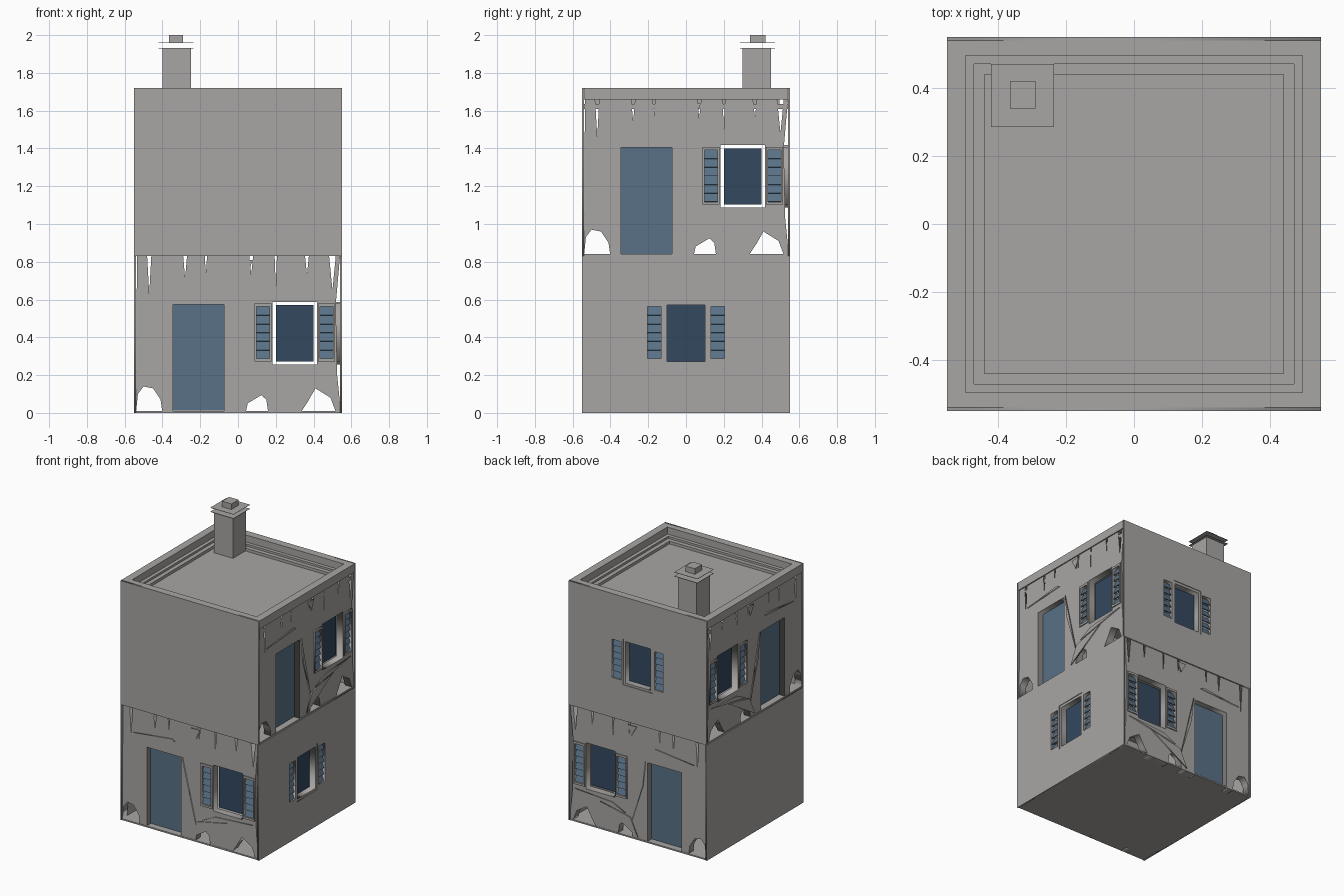
import bpy, bmesh
from math import radians
from mathutils import Matrix, Vector

cube = bpy.data.objects.get("Cube")
if cube:
    bpy.data.objects.remove(cube, do_unlink=True)


def material(name, rgb):
    m = bpy.data.materials.new(name)
    m.use_nodes = True
    m.diffuse_color = (*rgb, 1)
    m.node_tree.nodes["Principled BSDF"].inputs["Base Color"].default_value = (*rgb, 1)
    return m


PLASTER = material("grey plaster", (0.39, 0.38, 0.37))
BLUE = material("slate blue paint", (0.10, 0.165, 0.24))
GLASS = material("dark blue glass", (0.033, 0.065, 0.115))

HALF, STOREY, TOP = 0.55, 0.83, 1.72


def finish(name, mesh, mat, matrix):
    mesh.transform(matrix)
    if matrix.determinant() < 0:
        mesh.flip_normals()
    mesh.materials.clear()
    mesh.materials.append(mat)
    obj = bpy.data.objects.new(name, mesh)
    bpy.context.collection.objects.link(obj)
    return obj


def box(name, lo, hi, mat, matrix=Matrix(), tilt=0):
    """Box between two corners, optionally tilted about its own x axis."""
    lo, hi = Vector(lo), Vector(hi)
    bm = bmesh.new()
    bmesh.ops.create_cube(bm, size=1)
    mesh = bpy.data.meshes.new(name)
    bm.to_mesh(mesh)
    bm.free()
    place = (Matrix.Translation((lo + hi) / 2) @ Matrix.Rotation(tilt, 4, 'X')
             @ Matrix.Diagonal((*(hi - lo), 1)))
    return finish(name, mesh, mat, matrix @ place)


def slab(name, loops, near, far, mat, matrix):
    """Upright plate facing -y: first loop is the outline, others are holes."""
    curve = bpy.data.curves.new(name, 'CURVE')
    curve.dimensions, curve.fill_mode = '2D', 'BOTH'
    curve.extrude = (near - far) / 2
    for loop in loops:
        s = curve.splines.new('POLY')
        s.points.add(len(loop) - 1)
        for p, (x, z) in zip(s.points, loop):
            p.co = (x, z, 0, 1)
        s.use_cyclic_u = True
    tmp = bpy.data.objects.new(name + "_outline", curve)
    bpy.context.collection.objects.link(tmp)
    dg = bpy.context.evaluated_depsgraph_get()
    mesh = bpy.data.meshes.new_from_object(tmp.evaluated_get(dg))
    bpy.data.objects.remove(tmp, do_unlink=True)
    bm = bmesh.new()
    bm.from_mesh(mesh)
    bmesh.ops.remove_doubles(bm, verts=bm.verts, dist=0.0001)
    bmesh.ops.recalc_face_normals(bm, faces=bm.faces)
    bm.to_mesh(mesh)
    bm.free()
    upright = (Matrix.Translation((0, -(near + far) / 2, 0))
               @ Matrix.Rotation(radians(90), 4, 'X'))
    return finish(name, mesh, mat, matrix @ upright)


def rect(x0, x1, z0, z1):
    return [(x0, z0), (x1, z0), (x1, z1), (x0, z1)]


SHUTTER_X, SHUTTER_W = 0.168, 0.045
Z0, Z1 = 0.272, 0.578


def openings(cx):
    """Holes for one window and its two shutters."""
    side = [rect(cx + s * SHUTTER_X - SHUTTER_W, cx + s * SHUTTER_X + SHUTTER_W, Z0, Z1)
            for s in (-1, 1)]
    return [rect(cx - 0.117, cx + 0.117, 0.257, 0.588)] + side


def window(tag, cx, framed, matrix):
    box(tag + "_glass", (cx - 0.1, -0.5, Z0), (cx + 0.1, -0.485, 0.57), GLASS, matrix)
    if framed:
        slab(tag + "_frame", [rect(cx - 0.117, cx + 0.117, 0.257, 0.588),
                              rect(cx - 0.1, cx + 0.1, Z0, 0.57)], 0.545, 0.48, PLASTER, matrix)
    for side, s in (("near", -1), ("far", 1)):
        c, w = cx + s * SHUTTER_X, SHUTTER_W
        slab(f"{tag}_{side}_shutter_frame",
             [rect(c - w, c + w, Z0, Z1), rect(c - w + 0.01, c + w - 0.01, 0.287, 0.562)],
             HALF, 0.515, PLASTER, matrix)
        # overlapping slanted slats
        count = 6
        step = (0.562 - 0.287) / count
        for i in range(count):
            z = 0.287 + i * step
            box(f"{tag}_{side}_slat_{i + 1}", (c - w + 0.01, -0.532, z - 0.002),
                (c + w - 0.01, -0.526, z + step + 0.002), BLUE, matrix, radians(-22))


# Broken plaster outline with chipped foot and cracked head
DOOR = [(-0.345, 0.0), (-0.345, 0.575), (-0.075, 0.575), (-0.075, 0.0)]
FOOT = ([(-0.54, 0.0), (-0.53, 0.1), (-0.5, 0.14), (-0.45, 0.13), (-0.41, 0.07), (-0.4, 0)]
        + DOOR + [(0.04, 0), (0.06, 0.09), (0.1, 0.115), (0.15, 0.07), (0.16, 0),
                  (0.33, 0), (0.37, 0.06), (0.41, 0.13), (0.49, 0.08), (0.52, 0), (0.545, 0)])
RIGHT_EDGE = [(0.525, 0.2), (0.518, 0.58), (0.54, STOREY)]
CRACKS = [(0.5, 0.035, 0.18), (0.365, 0.02, 0.1), (0.2, 0.012, 0.16), (0.07, 0.02, 0.1),
          (-0.17, 0.012, 0.1), (-0.28, 0.02, 0.12), (-0.47, 0.022, 0.2)]
HEAD = [p for x, w, d in CRACKS
        for p in ((x + w / 2, STOREY), (x, STOREY - d), (x - w / 2, STOREY))]
FACADE = FOOT + RIGHT_EDGE + HEAD + [(-0.535, STOREY)]

# Loose flakes standing slightly proud of the facade
FLAKES = [[(0, 0.02), (0.3, 0.2), (0.06, 0.15)],
          [(0.1, 0.17), (0.5, 0.24), (0.2, 0.22)],
          [(-0.45, 0.655), (-0.12, 0.675), (-0.14, 0.69)],
          [(0.01, 0.81), (0.08, 0.81), (0.05, 0.74)],
          [(-0.06, 0.58), (0.05, 0.12), (-0.04, 0.4)]]


def storey(tag, matrix, side_height):
    """One room: two matching facades, one blank side, one windowed side."""
    for face, flip in (("front", 1), ("back", -1)):
        m = matrix @ Matrix.Diagonal((1, flip, 1, 1))
        name = f"{tag}_{face}"
        slab(name + "_facade", [FACADE] + openings(0.3), 0.542, 0.49, PLASTER, m)
        box(name + "_door", (-0.345, -0.5, 0.012), (-0.075, -0.48, 0.575), BLUE, m)
        window(name + "_window", 0.3, False, m)
        for i, flake in enumerate(FLAKES):
            slab(f"{name}_flake_{i + 1}", [flake], 0.549, 0.541, PLASTER, m)
    side = matrix @ Matrix.Rotation(radians(90), 4, 'Z')
    wall = rect(-HALF, HALF, 0, side_height)
    slab(tag + "_window_wall", [wall] + openings(0), HALF, 0.54, PLASTER, side)
    window(tag + "_side_window", 0, True, side)
    slab(tag + "_blank_wall", [wall], HALF, 0.54, PLASTER,
         matrix @ Matrix.Rotation(radians(-90), 4, 'Z'))
    box(tag + "_floor", (-0.545, -0.545, 0), (0.545, 0.545, 0.01), PLASTER, matrix)


# The upper room is the lower one turned a quarter
storey("lower", Matrix(), STOREY)
storey("upper", Matrix.Translation((0, 0, STOREY)) @ Matrix.Rotation(radians(90), 4, 'Z'),
       TOP - STOREY)

# Sunken roof with ledges and parapet
box("roof_deck", (-0.54, -0.54, 1.61), (0.54, 0.54, 1.635), PLASTER)
for k in range(4):
    turn = Matrix.Rotation(radians(90 * k), 4, 'Z')
    inner = 0.495 if k % 2 else 0.54
    box(f"parapet_{k + 1}", (0.495, -inner, 1.66), (HALF if k % 2 == 0 else 0.54, inner, TOP),
        PLASTER, turn)
    box(f"outer_ledge_{k + 1}", (0.47, -0.495, 1.635), (0.495, 0.495, 1.67), PLASTER, turn)
    box(f"inner_ledge_{k + 1}", (0.44, -0.47, 1.635), (0.47, 0.47, 1.655), PLASTER, turn)

# Chimney with two thin cap plates
box("chimney_stack", (-0.4, 0.3, 1.63), (-0.25, 0.45, 1.93), PLASTER)
box("chimney_lower_cap", (-0.42, 0.285, 1.929), (-0.235, 0.47, 1.931), PLASTER)
box("chimney_upper_cap", (-0.42, 0.285, 1.958), (-0.235, 0.47, 1.96), PLASTER)
box("chimney_pot", (-0.365, 0.34, 1.96), (-0.29, 0.42, 2.0), PLASTER)
